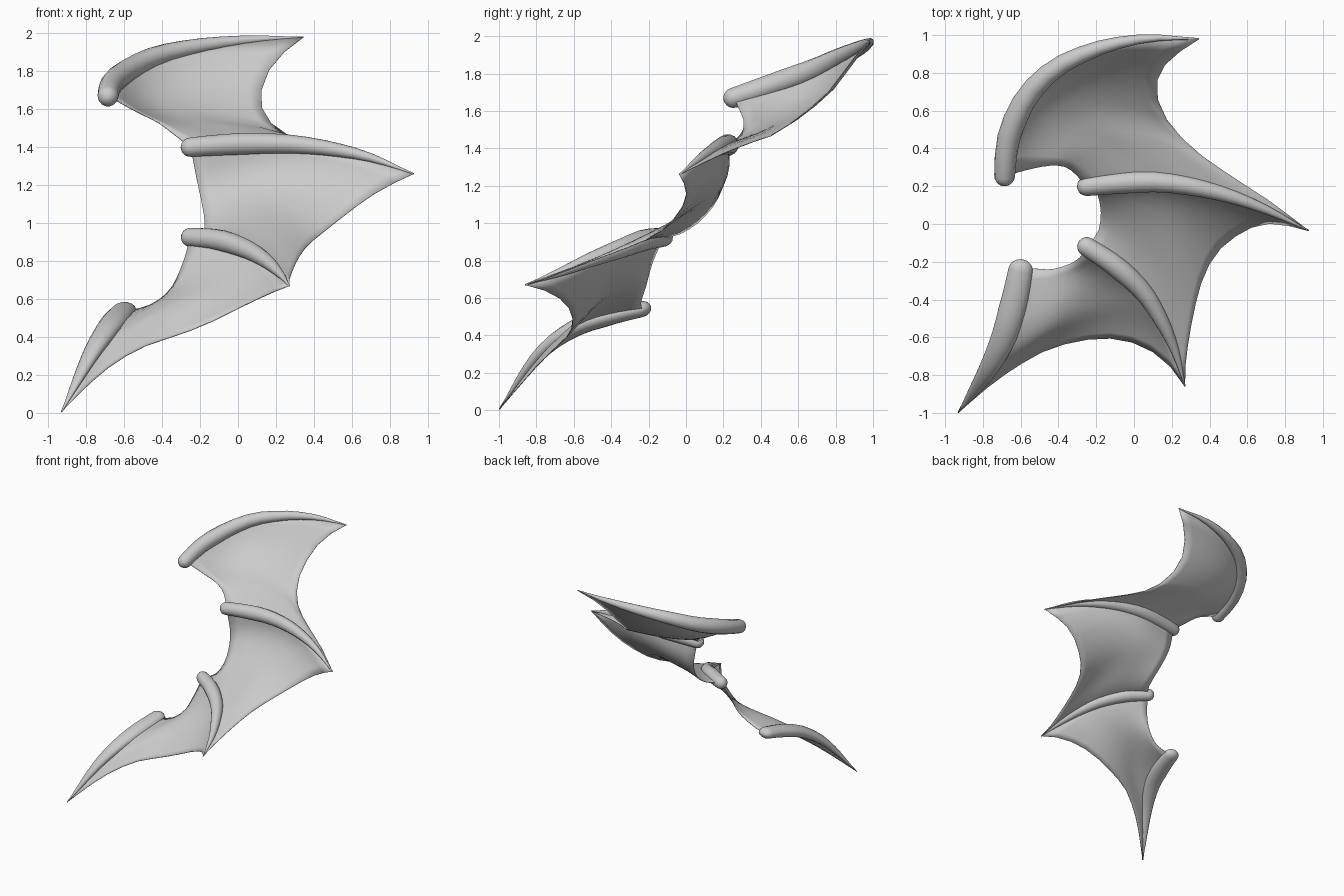
import bpy, bmesh, math
from mathutils import Vector

if "Cube" in bpy.data.objects:
    bpy.data.objects.remove(bpy.data.objects["Cube"])

V = lambda pts: [Vector(p) for p in pts]


def resample(pts, n):
    """Smooth spline through pts, returned as n+1 points evenly spaced by length."""
    e = [2 * pts[0] - pts[1]] + pts + [2 * pts[-1] - pts[-2]]
    fine = []
    for i in range(1, len(e) - 2):
        a, b, c, d = e[i - 1:i + 3]
        for k in range(16):
            t = k / 16
            fine.append(0.5 * (2 * b + (c - a) * t + (2 * a - 5 * b + 4 * c - d) * t * t
                               + (3 * b - a - 3 * c + d) * t ** 3))
    fine.append(pts[-1])
    acc = [0]
    for p, q in zip(fine, fine[1:]):
        acc.append(acc[-1] + (q - p).length)
    out, j = [], 0
    for i in range(n + 1):
        s = acc[-1] * i / n
        while j < len(fine) - 2 and acc[j + 1] < s:
            j += 1
        f = (s - acc[j]) / max(acc[j + 1] - acc[j], 1e-9)
        out.append(fine[j].lerp(fine[j + 1], min(f, 1)))
    return out


def finish(name, bm):
    bmesh.ops.recalc_face_normals(bm, faces=bm.faces)
    for f in bm.faces:
        f.smooth = True
    me = bpy.data.meshes.new(name)
    bm.to_mesh(me)
    bm.free()
    ob = bpy.data.objects.new(name, me)
    bpy.context.collection.objects.link(ob)
    return ob


def bone(name, path, r, wide=1.0, high=1.0, sides=14):
    """Tapered oval tube with a rounded base and a pointed tip."""
    pts = resample(path, 14)
    rad = [max(0.004, r * (1 - (i / 14) ** 2.0) * (0.85 + 0.15 * min(1, i / 3)))
           for i in range(15)]
    back = (pts[0] - pts[1]).normalized()
    caps = [(pts[0] + back * 0.85 * r * math.sin(a), 0.85 * r * math.cos(a))
            for a in (1.45, 1.1, 0.75, 0.38)]
    rings = caps + list(zip(pts, rad))
    bm = bmesh.new()
    loops = []
    for i, (p, rr) in enumerate(rings):
        t = (rings[min(i + 1, len(rings) - 1)][0] - rings[max(i - 1, 0)][0]).normalized()
        s = t.cross(Vector((0, 0, 1))).normalized()
        u = s.cross(t)
        loops.append([bm.verts.new(p + rr * (s * wide * math.cos(2 * math.pi * k / sides)
                                             + u * high * math.sin(2 * math.pi * k / sides)))
                      for k in range(sides)])
    for a, b in zip(loops, loops[1:]):
        for k in range(sides):
            bm.faces.new((a[k], a[(k + 1) % sides], b[(k + 1) % sides], b[k]))
    bm.faces.new(loops[0])
    bm.faces.new(loops[-1])
    return finish(name, bm)


def membrane(name, a, b, inner, outer, sag=0.0, nu=14, nv=12):
    """Sheet stretched between two bones and two free edges."""
    A, B = resample(a, nu), resample(b, nu)
    I = resample([a[0]] + V(inner) + [b[0]], nv)
    O = resample([a[-1]] + V(outer) + [b[-1]], nv)
    bm = bmesh.new()
    g = []
    for i in range(nu + 1):
        u = i / nu
        row = []
        for j in range(nv + 1):
            v = j / nv
            p = (A[i].lerp(B[i], v) + I[j].lerp(O[j], u)
                 - A[0].lerp(B[0], v).lerp(A[-1].lerp(B[-1], v), u))
            p.z -= sag * math.sin(math.pi * u) * math.sin(math.pi * v)
            row.append(bm.verts.new(p))
        g.append(row)
    for i in range(nu):
        for j in range(nv):
            bm.faces.new((g[i][j], g[i + 1][j], g[i + 1][j + 1], g[i][j + 1]))
    ob = finish(name, bm)
    m = ob.modifiers.new("thickness", 'SOLIDIFY')
    m.thickness, m.offset = 0.005, 0
    return ob


# Finger bones, base to tip
top = V([(-.685, .255, 1.67), (-.665, .45, 1.735), (-.575, .66, 1.81), (-.435, .81, 1.88),
         (-.27, .90, 1.922), (-.1, .955, 1.95), (.1, .985, 1.97), (.345, .98, 1.98)])
upper = V([(-.25, .2, 1.4), (-.1, .215, 1.412), (.1, .225, 1.42), (.3, .2, 1.415),
           (.5, .15, 1.39), (.7, .075, 1.345), (.925, -.035, 1.26)])
lower = V([(-.25, -.12, .925), (-.1, -.22, .91), (.05, -.36, .86), (.15, -.52, .80),
           (.22, -.68, .735), (.27, -.86, .67)])
bottom = V([(-.6, -.245, .54), (-.63, -.4, .505), (-.69, -.6, .435), (-.785, -.79, .29),
            (-.93, -.998, .005)])
bone("top_finger", top, .065, 1.0, 1.0)
bone("upper_finger", upper, .061)
bone("lower_finger", lower, .06)
bone("bottom_finger", bottom, .07, 1.1, .75)

# Webbing between neighbouring fingers
membrane("upper_web", top, upper,
         [(-.53, .295, 1.585), (-.42, .31, 1.53), (-.34, .29, 1.47)],
         [(.2, .88, 1.86), (.125, .77, 1.71), (.14, .61, 1.57), (.25, .46, 1.47),
          (.36, .36, 1.435), (.55, .23, 1.385), (.72, .12, 1.335)], sag=.03)
membrane("middle_web", upper, lower,
         [(-.215, .2, 1.22), (-.19, .15, 1.1), (-.175, .06, 1.0), (-.19, -.04, .94)],
         [(.8, -.005, 1.2), (.68, 0, 1.13), (.56, -.05, 1.04), (.44, -.15, .945),
          (.36, -.3, .875), (.31, -.5, .80), (.275, -.72, .715)], sag=-.02)
membrane("lower_web", lower, bottom,
         [(-.29, -.18, .79), (-.35, -.215, .66), (-.44, -.24, .58), (-.54, -.235, .545)],
         [(.17, -.73, .63), (.03, -.64, .565), (-.13, -.605, .485), (-.3, -.62, .415),
          (-.47, -.67, .36), (-.63, -.76, .275), (-.77, -.86, .165)])
